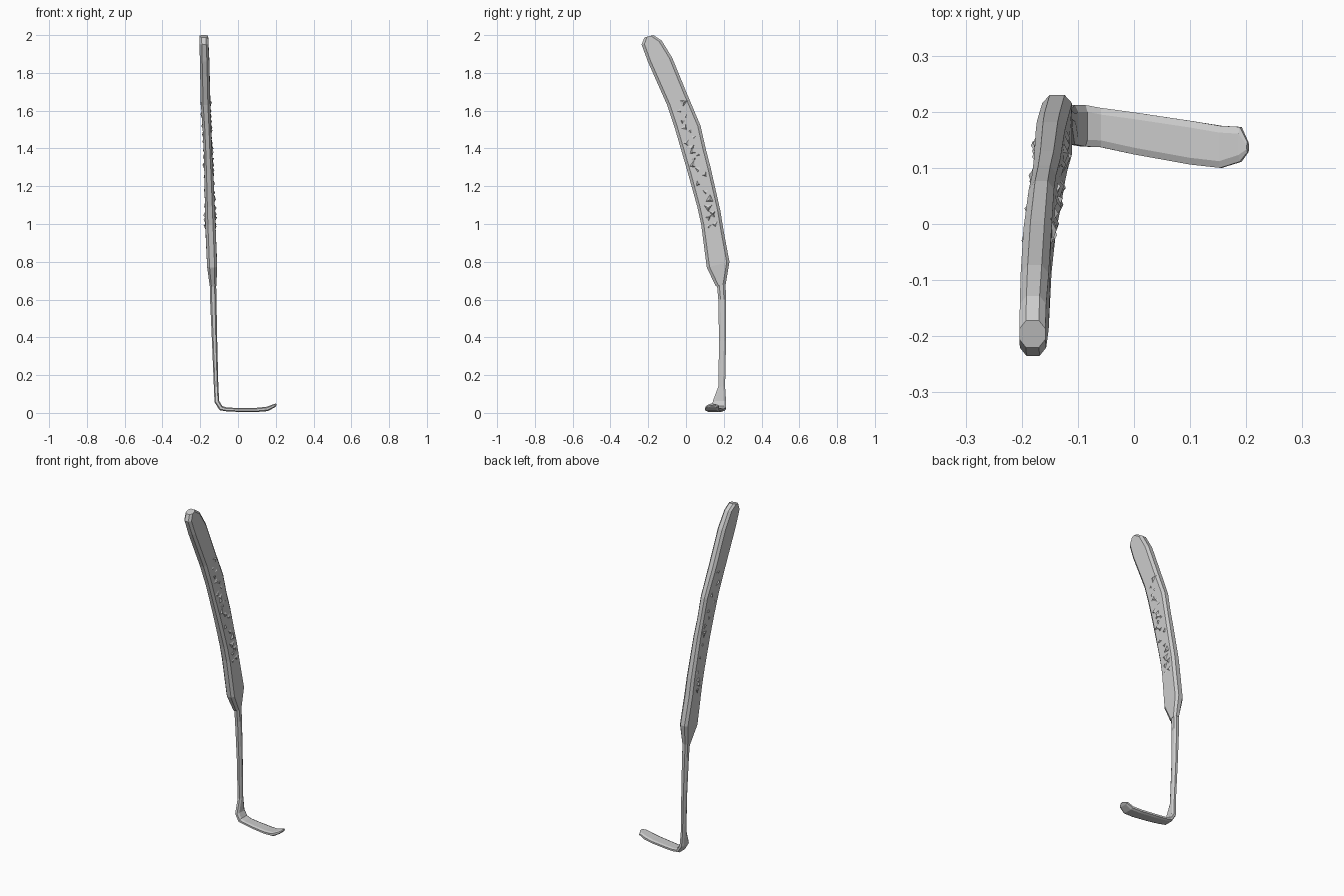
import bpy, bmesh, math, random
from mathutils import Vector

if "Cube" in bpy.data.objects:
    bpy.data.objects.remove(bpy.data.objects["Cube"])

random.seed(4)


def loft(name, sections, chamfer):
    """Skin eight-sided rings; section = front edge, back edge, thickness, tilt."""
    bm = bmesh.new()
    rings = []
    for front, back, thick, tilt in sections:
        a, b = Vector(front), Vector(back)
        centre, u = (a + b) / 2, (b - a) / 2
        v = Vector((math.cos(tilt), 0, math.sin(tilt))) * thick / 2
        k = 1 - min(0.6, chamfer / u.length)
        pts = [(-1, -.5), (-k, -1), (k, -1), (1, -.5),
               (1, .5), (k, 1), (-k, 1), (-1, .5)]
        rings.append([bm.verts.new(centre + u * p + v * q) for p, q in pts])
    for r, s in zip(rings, rings[1:]):
        for i in range(8):
            j = (i + 1) % 8
            bm.faces.new((r[i], r[j], s[j], s[i]))
    bm.faces.new(rings[0])
    bm.faces.new(rings[-1])
    bmesh.ops.recalc_face_normals(bm, faces=bm.faces)
    return finish(name, bm)


def finish(name, bm):
    mesh = bpy.data.meshes.new(name)
    bm.to_mesh(mesh)
    bm.free()
    obj = bpy.data.objects.new(name, mesh)
    bpy.context.collection.objects.link(obj)
    return obj


# Curved grip: x, front y, front z, back y, back z, thickness
grip_rows = [
    (-.132, .158, .67, .210, .68, .036),
    (-.137, .110, .77, .230, .80, .053),
    (-.146, .080, 1.00, .198, .97, .054),
    (-.149, .060, 1.09, .182, 1.07, .052),
    (-.155, .010, 1.27, .130, 1.30, .047),
    (-.160, -.025, 1.39, .104, 1.40, .043),
    (-.165, -.060, 1.51, .077, 1.52, .045),
    (-.172, -.100, 1.63, .005, 1.69, .050),
    (-.177, -.202, 1.86, -.073, 1.88, .050),
    (-.180, -.235, 1.95, -.128, 1.97, .047),
    (-.181, -.220, 1.988, -.172, 2.0, .046),
]
loft("grip", [((x, y0, z0), (x, y1, z1), t, 0)
              for x, y0, z0, y1, z1, t in grip_rows], .015)

# Thin shank bending into the flat hooked foot: x, z, front y, back y, thickness, tilt
shank_rows = [
    (-.133, .70, .162, .208, .034, 0),
    (-.131, .60, .171, .213, .034, 0),
    (-.124, .38, .175, .212, .028, 0),
    (-.116, .14, .171, .207, .024, 0),
    (-.112, .06, .142, .212, .026, .25),
    (-.090, .025, .138, .212, .026, 1.0),
    (-.060, .018, .137, .207, .020, 1.45),
    (0, .016, .124, .199, .021, 1.57),
    (.10, .016, .106, .184, .022, 1.6),
    (.155, .021, .100, .175, .024, 1.85),
    (.190, .037, .111, .173, .018, 2.0),
    (.203, .045, .128, .146, .010, 2.0),
]
loft("shank_and_foot", [((x, y0, z), (x, y1, z), t, a)
                        for x, z, y0, y1, t, a in shank_rows], .012)

# Rough faceted nubs along the middle of both grip faces
bm = bmesh.new()
for side, count in ((1, 24), (-1, 14)):
    for i in range(count):
        f = i / (count - 1) * 4.8 + 2
        k = min(int(f), len(grip_rows) - 2)
        x, y0, z0, y1, z1, t = [p + (q - p) * (f - k)
                                for p, q in zip(grip_rows[k], grip_rows[k + 1])]
        w = random.uniform(.3, .68)
        y, z = y0 + (y1 - y0) * w, z0 + (z1 - z0) * w
        spin, size = random.uniform(0, 6.28), random.uniform(.018, .032)
        base = [bm.verts.new((x + side * (t / 2 - .003),
                              y + size * math.cos(spin + n * 2.094),
                              z + size * math.sin(spin + n * 2.094)))
                for n in range(3)]
        tip = bm.verts.new((x + side * (t / 2 + random.uniform(.004, .01)),
                            y + random.uniform(-.01, .01),
                            z + random.uniform(-.012, .012)))
        bm.faces.new(base)
        for n in range(3):
            bm.faces.new((base[n], base[(n + 1) % 3], tip))
bmesh.ops.recalc_face_normals(bm, faces=bm.faces)
finish("grip_nubs", bm)
